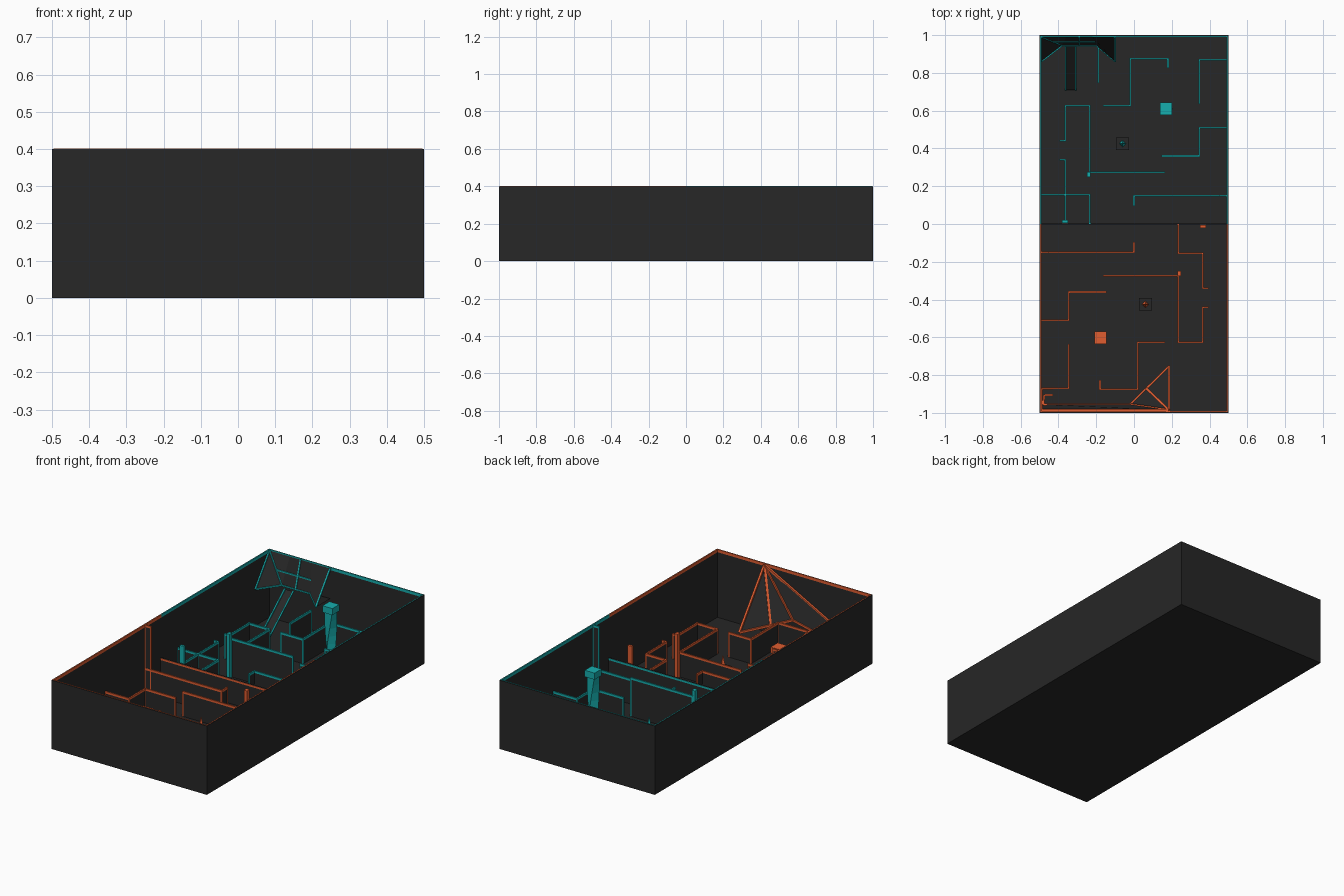
import bpy, bmesh, math
from mathutils import Vector, Matrix

if "Cube" in bpy.data.objects:
    bpy.data.objects.remove(bpy.data.objects["Cube"])


def material(name, rgb):
    m = bpy.data.materials.new(name)
    m.diffuse_color = (*rgb, 1)
    m.use_nodes = True
    m.node_tree.nodes["Principled BSDF"].inputs["Base Color"].default_value = m.diffuse_color
    return m


DARK = material("dark", (0.02, 0.02, 0.02))
TEAL = material("teal", (0.008, 0.42, 0.42))
ORANGE = material("orange", (0.75, 0.11, 0.03))


def finish(name, bm, mat):
    bmesh.ops.recalc_face_normals(bm, faces=bm.faces)
    me = bpy.data.meshes.new(name)
    bm.to_mesh(me)
    bm.free()
    me.materials.append(mat)
    ob = bpy.data.objects.new(name, me)
    bpy.context.collection.objects.link(ob)
    return ob


def add_box(bm, x0, x1, y0, y1, z0, z1):
    m = Matrix.Translation(((x0 + x1) / 2, (y0 + y1) / 2, (z0 + z1) / 2))
    m = m @ Matrix.Diagonal((abs(x1 - x0), abs(y1 - y0), z1 - z0, 1))
    bmesh.ops.create_cube(bm, size=1, matrix=m)


def box(name, mat, *dims):
    bm = bmesh.new()
    add_box(bm, *dims)
    return finish(name, bm, mat)


def beams(name, mat, pairs, w=0.012):
    bm = bmesh.new()
    for a, b in pairs:
        a, b = Vector(a), Vector(b)
        d = b - a
        m = Matrix.Translation((a + b) / 2) @ d.to_track_quat('Z', 'Y').to_matrix().to_4x4()
        bmesh.ops.create_cube(bm, size=1, matrix=m @ Matrix.Diagonal((w, w, d.length, 1)))
    return finish(name, bm, mat)


def panel(name, faces):
    bm = bmesh.new()
    for f in faces:
        bm.faces.new([bm.verts.new(p) for p in f])
    return finish(name, bm, DARK)


def maze_wall(name, mat, pts, h, s):
    """Dark panels along a path, with coloured trim on the top and at the corners."""
    panels, trim = bmesh.new(), bmesh.new()
    t, r = 0.003, 0.004
    pts = [(s * x, s * y) for x, y in pts]
    for (ax, ay), (bx, by) in zip(pts, pts[1:]):
        x0, x1, y0, y1 = min(ax, bx), max(ax, bx), min(ay, by), max(ay, by)
        add_box(panels, x0 - t, x1 + t, y0 - t, y1 + t, 0.003, h - 0.002)
        add_box(trim, x0 - r, x1 + r, y0 - r, y1 + r, h - 0.012, h)
    for x, y in pts:
        add_box(trim, x - r, x + r, y - r, y + r, 0.003, h)
    finish(name, panels, DARK)
    finish(name + "_trim", trim, mat)


# Open tray
box("floor", DARK, -.5, .5, -1, 1, 0, .004)
for s in (-1, 1):
    box("side_wall", DARK, s * .5, s * .495, -1, 1, 0, .4)
    box("end_wall", DARK, -.5, .5, s * 1, s * .995, 0, .4)

# Maze paths for one half; the other half is turned by 180 degrees
PATHS = [
    [(.495, .15), (0, .15), (0, .10)],
    [(-.235, .005), (-.235, .155), (-.365, .155), (-.365, .34), (-.39, .34)],
    [(-.39, .44), (-.365, .44), (-.365, .625), (-.235, .625), (-.235, .275)],
    [(-.16, .625), (-.02, .625), (-.02, .875), (.18, .875), (.18, .83)],
    [(.345, .64), (.345, .87), (.495, .87)],
    [(.15, .36), (.345, .36), (.345, .51), (.495, .51)],
]

for s, mat, side in ((1, TEAL, "teal"), (-1, ORANGE, "orange")):
    for p in PATHS:
        maze_wall(side + "_maze_wall", mat, p, .15, s)
    maze_wall(side + "_long_wall", mat, [(-.235, .275), (.16, .275)], .23 if s > 0 else .15, s)
    # Half of the dividing wall, with trim on its face
    box(side + "_divider", DARK, -.495, .495, 0, s * .004, .004, .15)
    box(side + "_divider_trim", mat, -.495, .495, s * .004, s * .006, .138, .149)
    # Rim strips inside the tray
    bm = bmesh.new()
    for k in (-1, 1):
        add_box(bm, k * .496, k * .491, 0, s * .995, .385, .401)
    add_box(bm, -.495, .495, s * .996, s * .991, .385, .401)
    finish(side + "_rim", bm, mat)
    # Tall gate frame by the wall and short posts
    maze_wall(side + "_gate", mat, [(.492, .15), (.455, .15)], .4, s)
    box(side + "_post", mat, s * -.38, s * -.35, s * .006, s * .02, .004, .25)
    box(side + "_corner_post", mat, s * -.25, s * -.23, s * .25, s * .275, .004, .26)
    # Plinth with a small spike
    cx, cy = s * -.06, s * .425
    box(side + "_plinth", DARK, cx - .034, cx + .034, cy - .034, cy + .034, .004, .05)
    bm = bmesh.new()
    bmesh.ops.create_cone(bm, segments=4, radius1=.018, radius2=0, depth=.07, cap_ends=True,
                          matrix=Matrix.Translation((cx, cy, .085)))
    finish(side + "_spike", bm, mat)

maze_wall("teal_side_room", TEAL, [(-.495, .155), (-.365, .155), (-.365, .005)], .15, 1)
maze_wall("teal_slide_wall", TEAL, [(-.19, .75), (-.19, .94)], .15, 1)

# Twisted teal tower with a square cap
bm = bmesh.new()
rings = []
for i in range(9):
    a = math.radians(45 + i * 90 / 8)
    rings.append([bm.verts.new((.17 + .033 * math.cos(a + k * math.pi / 2),
                                .61 + .033 * math.sin(a + k * math.pi / 2),
                                .004 + .36 * i / 8)) for k in range(4)])
for lo, hi in zip(rings, rings[1:]):
    for k in range(4):
        bm.faces.new((lo[k], lo[(k + 1) % 4], hi[(k + 1) % 4], hi[k]))
bm.faces.new(rings[0])
finish("teal_tower", bm, TEAL)
box("teal_tower_cap", TEAL, .138, .202, .578, .642, .362, .4)

# Low orange block
box("orange_block", ORANGE, -.21, -.145, -.635, -.57, .13, .165)
box("orange_block_stem", ORANGE, -.195, -.16, -.62, -.585, .004, .13)

# Teal sloping hood in the back left corner
top = [(-.49, .99, .395), (-.36, .99, .395), (-.22, .99, .395), (-.1, .99, .395)]
low = [(-.49, .86, .22), (-.38, .945, .24), (-.2, .945, .24), (-.1, .86, .22)]
panel("hood", [(top[i], top[i + 1], low[i + 1], low[i]) for i in range(3)])
panel("hood_deck", [(low[0], low[1], low[2], low[3], (-.1, .99, .22), (-.49, .99, .22))])
beams("hood_frame", TEAL, [(top[0], low[0]), (top[0], low[1]), (top[3], low[2]), (top[3], low[3]),
                           (low[0], low[1]), (low[1], low[2]), (low[2], low[3]),
                           ((-.29, .99, .395), (-.29, .945, .24)),
                           ((-.43, .965, .31), (-.15, .965, .31))], .008)

# Slide coming down from the hood
panel("slide", [((-.365, .95, .22), (-.305, .95, .22), (-.305, .71, .02), (-.365, .71, .02))])
beams("slide_rails", TEAL, [((x, .95, .225), (x, .71, .025)) for x in (-.362, -.308)], .008)

# Orange tent and ramp along the front wall
apex, foot = (.185, -.985, .395), (.185, -.755, .09)
knee, end = (-.02, -.955, .14), (-.48, -.955, .04)
mid = (.065, -.87, .115)
outer = (-.49, -.985, .04)
panel("tent", [(apex, foot, knee)])
panel("ramp", [(apex, knee, end, outer)])
beams("tent_frame", ORANGE, [(apex, foot), (foot, knee), (apex, mid), (apex, knee), (knee, end),
                             (apex, outer), ((.185, -.985, .09), apex)], .012)
beams("ramp_hook", ORANGE, [(outer, (-.49, -.87, .04)), ((-.49, -.87, .04), (-.43, -.87, .04)),
                            (end, (-.475, -.905, .04)), ((-.475, -.905, .04), (-.43, -.905, .04))], .01)
